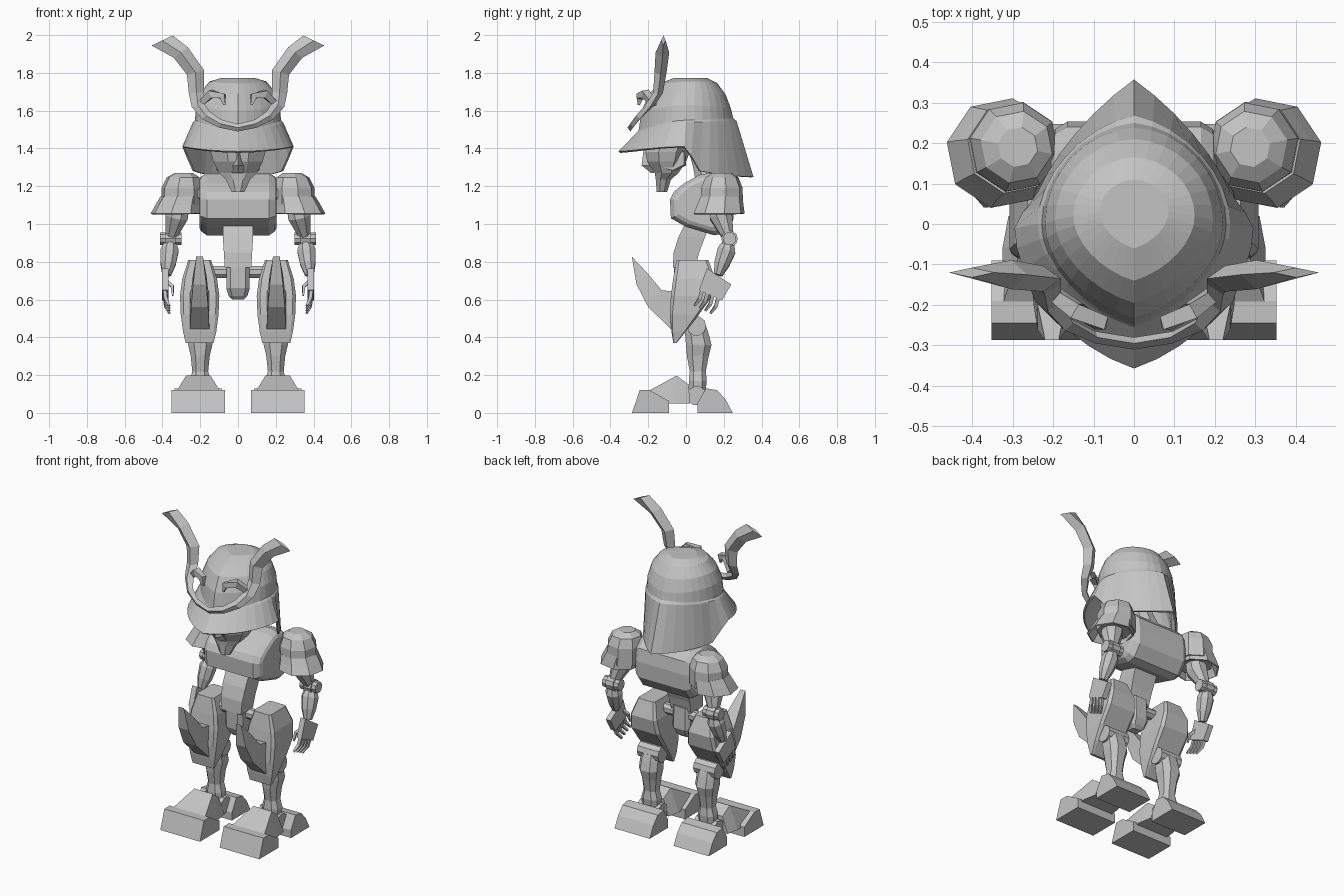
import bpy, bmesh, math
from mathutils import Vector

grey = bpy.data.materials.new("plain grey")
grey.diffuse_color = (0.55, 0.55, 0.55, 1)


def loft(name, rings, mirror=True, caps=(True, True), solid=0):
    """Skin a list of equally long vertex rings; optionally mirror across x = 0."""
    bm = bmesh.new()
    vs = [[bm.verts.new(p) for p in r] for r in rings]
    n = len(vs[0])
    for a, b in zip(vs, vs[1:]):
        for i in range(n):
            j = (i + 1) % n
            bm.faces.new((a[i], a[j], b[j], b[i]))
    if caps[0]:
        bm.faces.new(vs[0])
    if caps[1]:
        bm.faces.new(vs[-1])
    bmesh.ops.remove_doubles(bm, verts=bm.verts, dist=0.0005)
    bmesh.ops.recalc_face_normals(bm, faces=bm.faces)
    me = bpy.data.meshes.new(name)
    bm.to_mesh(me)
    bm.free()
    me.materials.append(grey)
    ob = bpy.data.objects.new(name, me)
    bpy.context.collection.objects.link(ob)
    if solid:
        m = ob.modifiers.new("thickness", 'SOLIDIFY')
        m.thickness = solid
    if mirror:
        m = ob.modifiers.new("mirror", 'MIRROR')
        m.use_mirror_merge = False
    return ob


def prism(name, prof, xs, mirror=True):
    """Side profile (y, z) lofted along x; xs = (x, scale about the profile centre)."""
    cy = sum(p[0] for p in prof) / len(prof)
    cz = sum(p[1] for p in prof) / len(prof)
    return loft(name, [[(x, cy + (y - cy) * s, cz + (z - cz) * s) for y, z in prof]
                       for x, s in xs], mirror)


def tube(name, path, radii, sides=8, mirror=True):
    """Limb with a polygonal section along a path."""
    pts = [Vector(p) for p in path]
    rings = []
    for i, p in enumerate(pts):
        d = (pts[min(i + 1, len(pts) - 1)] - pts[max(i - 1, 0)]).normalized()
        ref = Vector((0, 1, 0)) if abs(d.y) < 0.8 else Vector((0, 0, 1))
        u = d.cross(ref).normalized()
        v = d.cross(u)
        rings.append([p + radii[i] * (u * math.cos(a) + v * math.sin(a))
                      for a in [(k + .5) * 2 * math.pi / sides for k in range(sides)]])
    return loft(name, rings, mirror)


def block_ring(z, cx, w, yf, yb, c=0.35):
    """Chamfered rectangle at height z."""
    cw, cy = w * c, (yb - yf) * c * 0.5
    return [(cx - w + cw, yf, z), (cx + w - cw, yf, z), (cx + w, yf + cy, z),
            (cx + w, yb - cy, z), (cx + w - cw, yb, z), (cx - w + cw, yb, z),
            (cx - w, yb - cy, z), (cx - w, yf + cy, z)]


# Helmet: dome, pointed brim and long pointed neck guard in one shell
def helmet_ring(w, yf, yb, zf, zs, zb, ym=0.0, sharp=.05, rim=False):
    ring = []
    for k in range(32):
        t = k * math.pi / 16
        c, s = math.cos(t), math.sin(t)
        a = abs(c)
        q = .28 if c > 0 else sharp            # how pointed the outline is
        e = (1 - q) * a + q * (1 - abs(s))
        y = ym + ((yf if c > 0 else yb) - ym) * e
        z = zs + ((zf if c > 0 else zb) - zs) * c * c
        x = w * s
        if rim and c < -0.1:
            z = 1.36 if a < .3 else 1.30 - 0.05 * a
            x *= .95 if a < .3 else .88
        ring.append((x, y, z))
    return ring


loft("helmet", [
    helmet_ring(.085, -.06, .11, 1.774, 1.774, 1.773, .03),
    helmet_ring(.15, -.14, .165, 1.745, 1.755, 1.746, .02),
    helmet_ring(.195, -.195, .21, 1.69, 1.70, 1.685, .01),
    helmet_ring(.22, -.235, .238, 1.60, 1.63, 1.61),
    helmet_ring(.228, -.25, .25, 1.50, 1.55, 1.56, 0, .1),
    helmet_ring(.238, -.255, .268, 1.49, 1.54, 1.545, 0, .2),
    helmet_ring(.295, -.357, .357, 1.385, 1.41, 1.25, -.01, .5, True)],
    False, (True, False), 0.012)

# Crescent crest rising into two horns: inner x, z, outer x, z, y, half depth
horn = [(0, 1.53, 0, 1.49, -.295, .015), (.09, 1.553, .10, 1.51, -.28, .015),
        (.15, 1.595, .19, 1.555, -.245, .018), (.18, 1.64, .245, 1.62, -.19, .026),
        (.18, 1.70, .26, 1.69, -.148, .026), (.18, 1.815, .27, 1.79, -.135, .032),
        (.265, 1.935, .34, 1.88, -.125, .036), (.345, 1.998, .457, 1.945, -.12, .012)]
loft("crest_horn", [[(a, y, b), ((a + c) / 2, y - d, (b + e) / 2), (c, y, e),
                     ((a + c) / 2, y + d, (b + e) / 2)] for a, b, c, e, y, d in horn])
tube("crest_hook", [(.20, -.17, 1.635), (.14, -.215, 1.69), (.08, -.245, 1.675),
                    (.072, -.25, 1.63)], [.022, .028, .024, .008], 4)

# Head with a mask narrowing to the chin
loft("head", [block_ring(z, 0, w, f, b, .6) for z, w, f, b in [
    (1.50, .16, -.17, .06), (1.38, .145, -.215, .02), (1.33, .13, -.205, .0),
    (1.27, .10, -.165, -.04), (1.235, .065, -.16, -.08), (1.17, .033, -.155, -.10)]], False)
loft("nose", [[(-w, -.17, z), (0, y, z), (w, -.17, z)] for w, y, z in [
    (.02, -.225, 1.39), (.045, -.235, 1.31), (.03, -.185, 1.27)]], False)
prism("cheek", [(-.17, 1.39), (-.15, 1.30), (-.07, 1.275), (.0, 1.31), (.0, 1.39)],
      [(.08, 1), (.115, .85)])
tube("neck", [(0, .13, 1.2), (0, .09, 1.32), (0, .05, 1.48)], [.08, .06, .065], 8, False)

# Torso, belly and pelvis
chest = [(-.08, 1.03), (-.085, 1.13), (-.065, 1.17), (-.01, 1.215), (.07, 1.26), (.12, 1.27),
         (.19, 1.25), (.24, 1.2), (.253, 1.12), (.25, 1.02), (.20, .95), (.15, .94), (.0, .985)]
prism("chest", chest, [(-.205, .76), (-.195, .88), (-.165, 1), (.165, 1), (.195, .88),
                       (.205, .76)], False)
loft("belly", [[(-w, f, z), (w, f, z), (w, b, z), (-w, b, z)] for w, f, b, z in [
    (.08, -.0, .13, 1.01), (.08, -.04, .10, .93), (.075, -.065, .07, .85),
    (.07, -.07, .05, .77)]], False)
tube("hip_axle", [(-.16, .02, .745), (.16, .02, .745)], [.034, .034], 8, False)
loft("crotch", [block_ring(z, 0, w, f, b) for z, w, f, b in [
    (.80, .062, -.065, .065), (.66, .062, -.06, .07), (.62, .05, -.04, .05),
    (.60, .03, -.02, .03)]], False)


# Shoulder pads: faceted dome over a flared skirt
def oct_ring(z, cx, r, cy=.19):
    return [(cx + r * math.cos(a), cy + r * math.sin(a), z)
            for a in [(k + .25) * math.pi / 4 for k in range(8)]]


loft("shoulder_dome", [oct_ring(1.27, .287, .05), oct_ring(1.245, .29, .09),
                       oct_ring(1.19, .295, .112), oct_ring(1.08, .297, .114)])
loft("shoulder_skirt", [oct_ring(1.145, .30, .113, .187), oct_ring(1.10, .315, .125, .182),
                        oct_ring(1.055, .327, .138, .175)], True, (False, False), .01)
tube("shoulder_axle", [(.15, .17, 1.16), (.28, .18, 1.16)], [.05, .05])

# Arms
tube("upper_arm", [(.31, .18, 1.12), (.325, .185, 1.04), (.352, .22, .94)],
     [.06, .065, .035])
tube("elbow", [(.30, .23, .922), (.412, .23, .922)], [.036, .036], 10)
tube("elbow_core", [(.33, .23, .922), (.384, .23, .922)], [.044, .044], 10)
tube("forearm", [(.357, .228, .91), (.362, .215, .86), (.37, .19, .79), (.378, .17, .73)],
     [.03, .052, .044, .025])
prism("hand", [(.11, .765), (.24, .68), (.19, .595), (.07, .65)],
      [(.368, 1), (.402, 1)])
for i in range(4):
    f = i / 3
    y, z = .085 + .085 * f, .65 - .04 * f
    tube("finger_%d" % (i + 1), [(.388, y, z), (.382, y - .012, z - .045),
                                 (.364, y - .04, z - .082)], [.014, .013, .008], 4)
tube("thumb", [(.38, .11, .70), (.348, .09, .67), (.345, .075, .62)], [.014, .012, .006], 4)

# Thigh armour with a curved knee blade
loft("thigh", [block_ring(z, .203, w, f, b, .16) for z, w, f, b in [
    (.81, .06, -.05, .118), (.71, .092, -.068, .155), (.62, .104, -.08, .14),
    (.52, .100, -.085, .068), (.43, .088, -.077, -.002), (.37, .074, -.067, -.05)]])
loft("knee_blade", [[(.203 - w, fy, fz), (.203 + w, fy, fz), (.203 + w, by, bz),
                     (.203 - w, by, bz)] for w, fy, fz, by, bz in [
    (.018, -.287, .828, -.28, .82), (.035, -.262, .68, -.20, .735),
    (.045, -.20, .56, -.13, .65), (.052, -.07, .435, -.05, .64)]])

# Lower legs
tube("knee", [(.125, .055, .46), (.275, .055, .46)], [.052, .052], 10)
loft("shin", [block_ring(z, .2, w, f, b, .5) for z, w, f, b in [
    (.48, .05, .02, .10), (.42, .062, -.005, .12), (.36, .064, .0, .135),
    (.30, .05, .005, .12), (.22, .042, .02, .105), (.17, .056, .015, .11),
    (.08, .05, .02, .10)]])
tube("ankle", [(.125, .057, .09), (.275, .057, .09)], [.052, .052], 10)

# Feet: toe, instep and heel
prism("toe", [(-.286, 0), (-.245, .12), (-.19, .12), (-.09, .062), (-.09, 0)],
      [(.07, 1), (.352, 1)])
loft("instep", [[(.21 - w, y, z) for w, y, z in sec] + [(.21 + w, y, z) for w, y, z in sec[::-1]]
                for sec in [[(.115, -.20, .115), (.115, -.12, .05)],
                            [(.065, -.05, .197), (.115, -.06, .05)],
                            [(.06, .015, .15), (.10, .02, .05)]]])
prism("heel", [(.06, 0), (.06, .05), (.105, .13), (.165, .12), (.21, .07), (.247, 0)],
      [(.085, 1), (.335, 1)])
